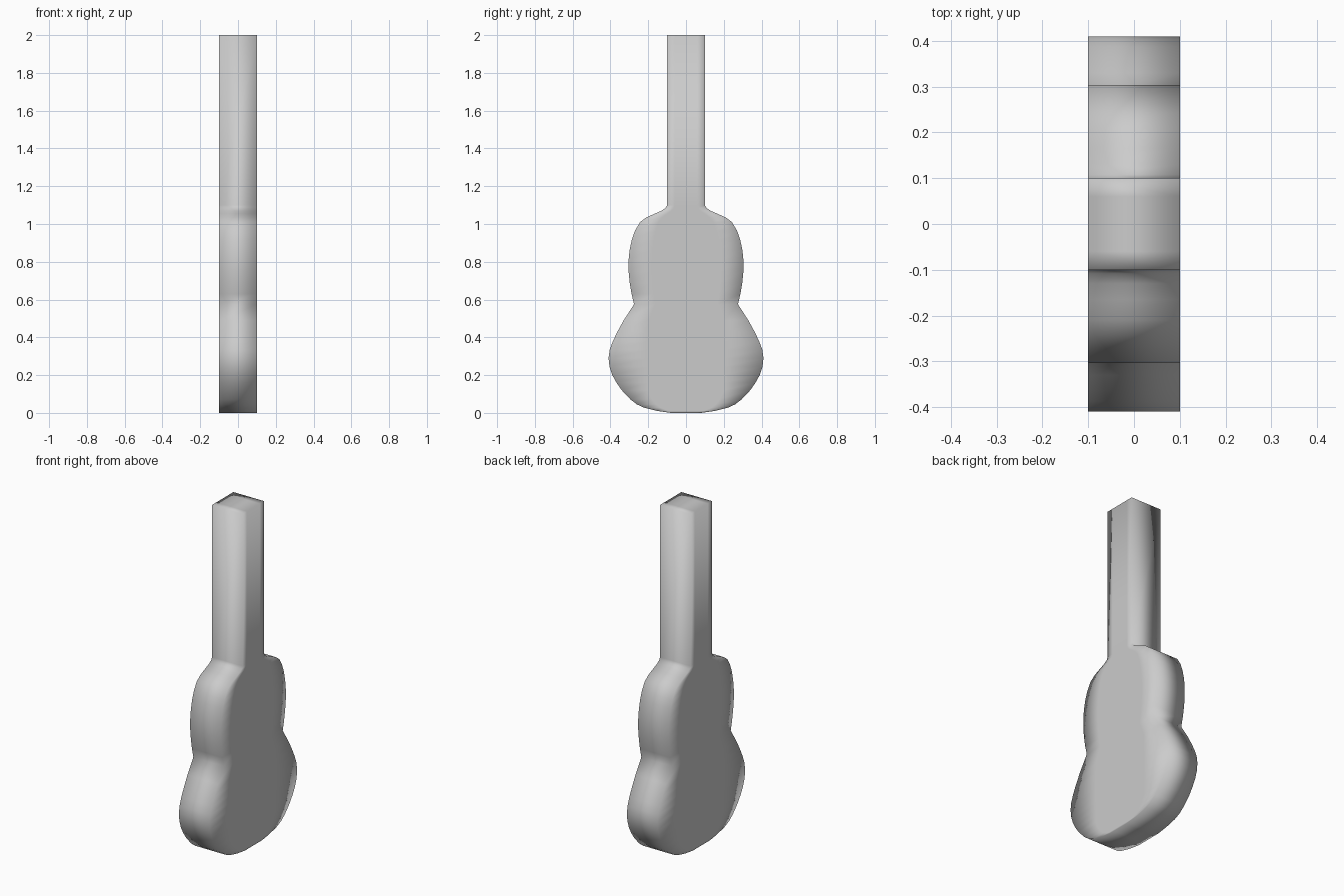
import bpy
import bmesh

if "Cube" in bpy.data.objects:
    bpy.data.objects.remove(bpy.data.objects["Cube"])

HALF_DEPTH = 0.1

# Half-width of the outline at each height: (half width, z)
LOWER_BOUT = [(0.08, 0.0), (0.15, 0.01), (0.22, 0.027), (0.26, 0.045), (0.295, 0.072),
              (0.34, 0.12), (0.368, 0.16), (0.39, 0.2), (0.405, 0.245), (0.41, 0.29),
              (0.404, 0.335), (0.387, 0.38), (0.363, 0.43), (0.33, 0.49)]
UPPER_BOUT = [(0.275, 0.575), (0.288, 0.63), (0.298, 0.69), (0.304, 0.75), (0.304, 0.81),
              (0.298, 0.865), (0.286, 0.92), (0.27, 0.965), (0.243, 1.01), (0.21, 1.035),
              (0.165, 1.055), (0.13, 1.07), (0.108, 1.085)]
NECK = [(0.1, 1.1), (0.1, 2.0)]


def ring(bm, w, z):
    """Eight points around the instrument at one height."""
    inner = min(0.2, w * 0.6)
    ys = [-w, -inner, inner, w]
    pts = [(HALF_DEPTH, y) for y in ys] + [(-HALF_DEPTH, y) for y in reversed(ys)]
    return [bm.verts.new((x, y, z)) for x, y in pts]


def cap(bm, r):
    for i in range(3):
        bm.faces.new((r[i], r[i + 1], r[6 - i], r[7 - i]))


# Body and neck skinned through the rings
bm = bmesh.new()
rings = [ring(bm, w, z) for w, z in LOWER_BOUT + UPPER_BOUT + NECK]
for a, b in zip(rings, rings[1:]):
    for i in range(8):
        j = (i + 1) % 8
        bm.faces.new((a[i], a[j], b[j], b[i]))

# Flat base and flat neck end
cap(bm, rings[0])
cap(bm, rings[-1])
bmesh.ops.recalc_face_normals(bm, faces=bm.faces)

# Soft shading over the whole form
for f in bm.faces:
    f.smooth = True

mesh = bpy.data.meshes.new("guitar_body_and_neck")
bm.to_mesh(mesh)
bm.free()
guitar = bpy.data.objects.new("guitar_body_and_neck", mesh)
bpy.context.collection.objects.link(guitar)
